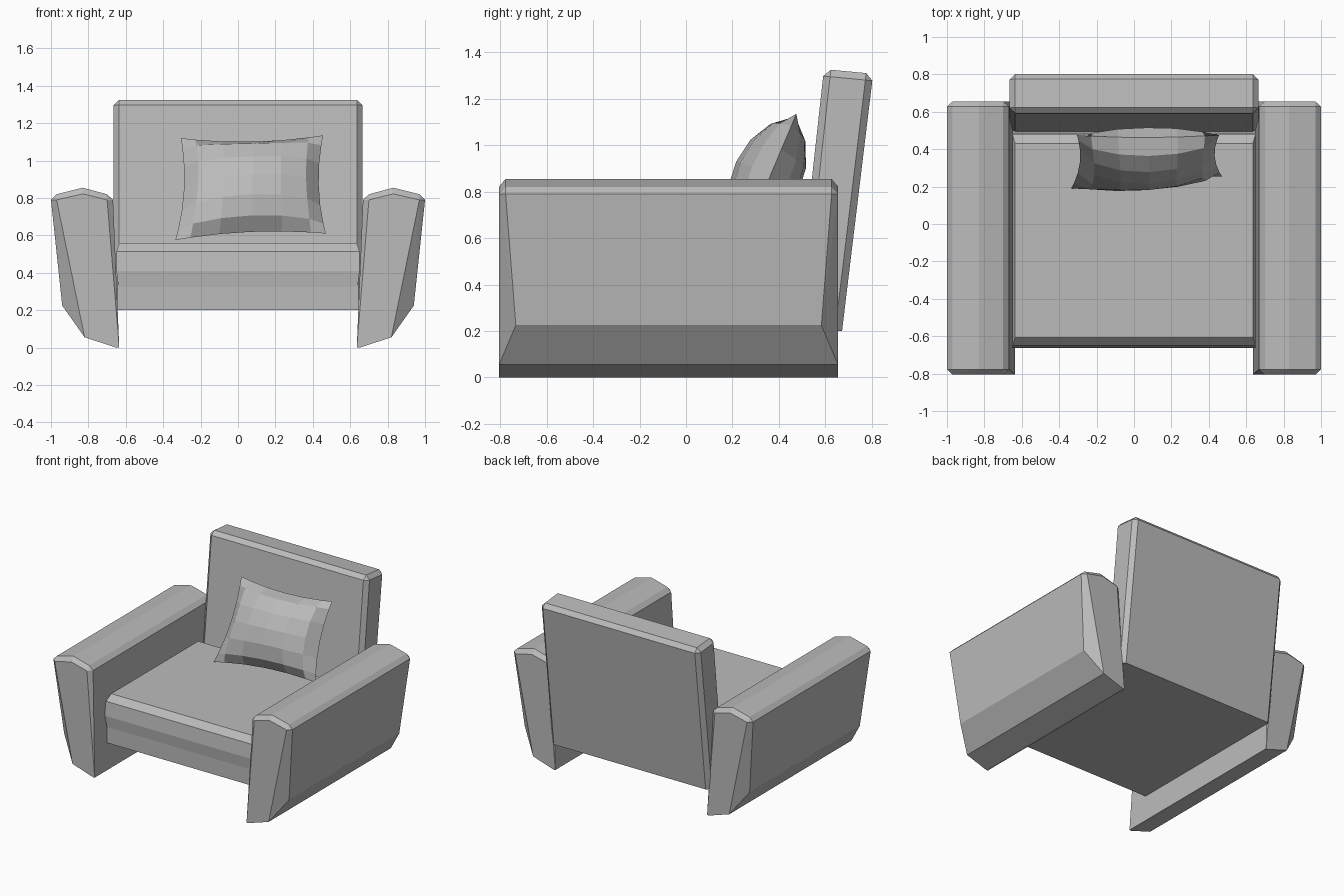
import bpy, bmesh
from mathutils import Vector

cube = bpy.data.objects.get("Cube")
if cube:
    bpy.data.objects.remove(cube)

fabric = bpy.data.materials.new("grey_fabric")
fabric.use_nodes = True
GREY = (0.5, 0.5, 0.5, 1)
fabric.diffuse_color = GREY
fabric.node_tree.nodes["Principled BSDF"].inputs["Base Color"].default_value = GREY


def finish(bm, name):
    bmesh.ops.recalc_face_normals(bm, faces=bm.faces)
    mesh = bpy.data.meshes.new(name)
    bm.to_mesh(mesh)
    bm.free()
    mesh.materials.append(fabric)
    obj = bpy.data.objects.new(name, mesh)
    bpy.context.collection.objects.link(obj)
    return obj


def hull(name, points):
    """Faceted solid wrapped round a few corner points."""
    bm = bmesh.new()
    for p in points:
        bm.verts.new(p)
    bmesh.ops.convex_hull(bm, input=bm.verts)
    bmesh.ops.dissolve_limit(bm, angle_limit=0.02, verts=bm.verts, edges=bm.edges)
    return finish(bm, name)


def extrude_profile(bm, profile, half_width):
    """Solid from a (y, z) side profile, spanning x."""
    rings = [[bm.verts.new((x, y, z)) for y, z in profile]
             for x in (-half_width, half_width)]
    for ring in rings:
        bm.faces.new(ring)
    n = len(profile)
    for i in range(n):
        j = (i + 1) % n
        bm.faces.new((rings[0][i], rings[0][j], rings[1][j], rings[1][i]))
    bmesh.ops.recalc_face_normals(bm, faces=bm.faces)


# Arms: end outline, edge-bevel outline and deep chamfer, as (x, z) at an inset from each end
FRONT, BACK = -0.805, 0.655
arm_sections = {
    0.0: [(0.65, 0), (0.635, 0), (0.82, 0.055), (0.97, 0.79), (0.83, 0.822), (0.7, 0.79)],
    0.028: [(0.635, 0), (1, 0.79), (0.97, 0.82), (0.83, 0.855), (0.7, 0.82), (0.668, 0.79)],
    0.072: [(0.94, 0.225), (1, 0.79)],
}
for side, label in ((1, "left"), (-1, "right")):
    hull(label + "_arm", [(side * x, y, z)
                          for inset, outline in arm_sections.items()
                          for x, z in outline
                          for y in (FRONT + inset, BACK - inset)])

# Backrest: leaning slab, bevelled except along its floor-facing cut
bm = bmesh.new()
extrude_profile(bm, [(0.47, 0.2), (0.672, 0.2), (0.806, 1.308), (0.594, 1.328)], 0.665)
edges = [e for e in bm.edges if any(v.co.z > 1 for v in e.verts)]
bmesh.ops.bevel(bm, geom=edges, offset=0.03, segments=1, affect='EDGES')
finish(bm, "backrest")

# Seat base
bm = bmesh.new()
extrude_profile(bm, [(-0.645, 0.2), (0.6, 0.2), (0.6, 0.4), (-0.645, 0.4)], 0.645)
finish(bm, "seat_base")

# Seat cushion: softened upper rim and a slightly bowed front
hull("seat_cushion", [(sx * x, y, z)
                      for sx in (-1, 1)
                      for x, y, z in [(0.635, -0.608, 0.56), (0.635, 0.43, 0.56),
                                      (0.65, -0.65, 0.515), (0.65, 0.48, 0.515),
                                      (0.65, -0.662, 0.41), (0.65, 0.5, 0.41),
                                      (0.64, -0.652, 0.325), (0.64, 0.5, 0.325)]])

# Throw pillow: two puffed sheets joined at a pinched seam
bl, br = Vector((-0.335, 0.19, 0.575)), Vector((0.47, 0.255, 0.61))
tl, tr = Vector((-0.305, 0.475, 1.12)), Vector((0.455, 0.475, 1.135))
normal = (tl - bl).cross(br - bl).normalized()
STEPS = [-1, -0.8, -0.42, 0, 0.42, 0.8, 1]
bm = bmesh.new()
for side in (-1, 1):
    grid = []
    for v in STEPS:
        row = []
        for u in STEPS:
            s = (u * (1 - 0.08 * (1 - v * v)) + 1) / 2
            t = (v * (1 - 0.1 * (1 - u * u)) + 1) / 2
            seam = bl.lerp(br, s).lerp(tl.lerp(tr, s), t)
            puff = 0.15 * ((1 - u * u) * (1 - v * v)) ** 0.55
            row.append(bm.verts.new(seam + normal * side * puff))
        grid.append(row)
    for lower, upper in zip(grid, grid[1:]):
        for i in range(len(STEPS) - 1):
            bm.faces.new((lower[i], lower[i + 1], upper[i + 1], upper[i]))
bmesh.ops.remove_doubles(bm, verts=bm.verts, dist=0.001)
finish(bm, "throw_pillow")
